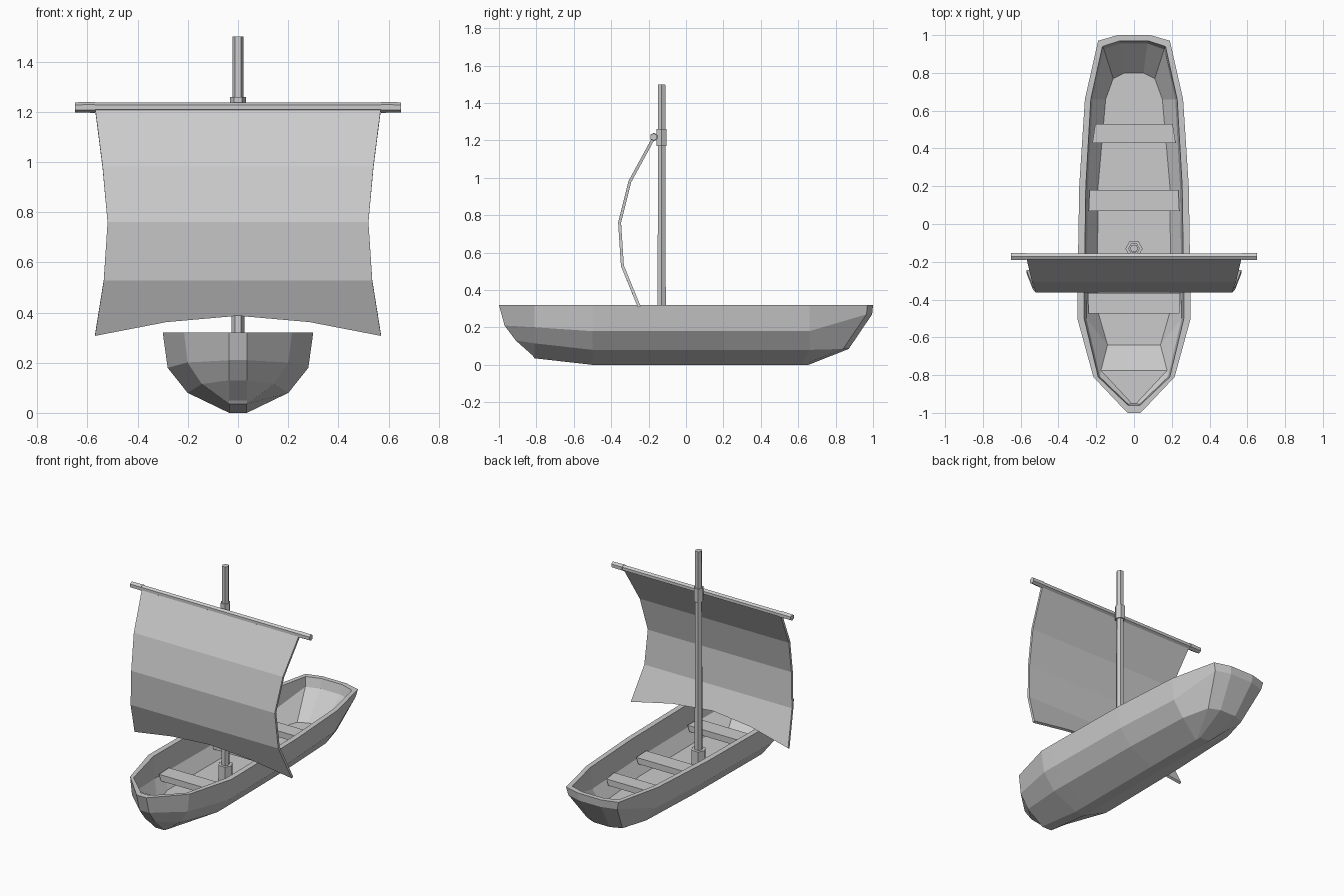
import bpy, bmesh, math
from mathutils import Matrix, Vector

cube = bpy.data.objects.get("Cube")
if cube:
    bpy.data.objects.remove(cube, do_unlink=True)

grey = bpy.data.materials.new("plain grey")
grey.use_nodes = True
colour = (0.6, 0.6, 0.6, 1)
grey.diffuse_color = colour
grey.node_tree.nodes["Principled BSDF"].inputs["Base Color"].default_value = colour


def make_object(name, bm):
    bmesh.ops.recalc_face_normals(bm, faces=bm.faces)
    mesh = bpy.data.meshes.new(name)
    bm.to_mesh(mesh)
    bm.free()
    mesh.materials.append(grey)
    obj = bpy.data.objects.new(name, mesh)
    bpy.context.collection.objects.link(obj)
    return obj


def hex_rod(name, start, end, radius_start, radius_end, spin=0.0):
    start, end = Vector(start), Vector(end)
    axis = end - start
    turn = axis.to_track_quat('Z', 'Y').to_matrix().to_4x4()
    place = Matrix.Translation((start + end) / 2) @ turn @ Matrix.Rotation(spin, 4, 'Z')
    bm = bmesh.new()
    bmesh.ops.create_cone(bm, cap_ends=True, segments=6, radius1=radius_start,
                          radius2=radius_end, depth=axis.length, matrix=place)
    return make_object(name, bm)


# Hull: stacked outlines, running from keel up to the rail and down inside to the floor
STATIONS = [-1, -.81, -.5, -.4, .2, .66, .97, 1]
WIDTHS = [.035, .215, .3, .3, .29, .26, .19, .085]
LAST = len(STATIONS) - 1


def outline(scale, bow, stern, z_bow, z_mid, z_stern, x_min=.035,
            stations=STATIONS, widths=WIDTHS):
    half = []
    for i, (y, w) in enumerate(zip(stations, widths)):
        z = z_mid
        if i == 0:
            z = z_bow
        elif i == 1:
            z = z_mid + (z_bow - z_mid) * .7
        elif i >= LAST - 1:
            z = z_stern
        limit = stern if i == LAST else stern - .03 if i == LAST - 1 else stern - .04
        half.append(Vector((max(x_min, w * scale), min(max(y, bow), limit), z)))
    return half + [Vector((-p.x, p.y, p.z)) for p in reversed(half)]


def build_hull():
    floor_y = [-.95, -.775, -.64, -.45, .2, .66, .77, .8]
    floor_w = [.012, .175, .14, .195, .19, .15, .11, .05]
    floor = outline(1, -1, .8, .22, .1, .1, .01, floor_y, floor_w)
    floor[1].z = floor[-2].z = floor[0].z      # raised bow deck
    rows = [
        outline(.1, -.82, .655, .05, 0, 0),
        outline(.67, -.91, .87, .13, .08, .085),
        outline(.935, -.97, .995, .21, .18, .27),
        outline(1, -1, 1, .32, .32, .32),
        outline(.88, -.96, .97, .32, .32, .32, .02),
        outline(.84, -.955, .955, .25, .18, .26, .018),
        floor,
    ]
    bm = bmesh.new()
    rings = [[bm.verts.new(p) for p in row] for row in rows]
    n = len(rings[0])
    for low, high in zip(rings, rings[1:]):
        for i in range(n):
            j = (i + 1) % n
            bm.faces.new((low[i], low[j], high[j], high[i]))
    for ring in (rings[0], rings[-1]):
        for i in range(LAST):
            bm.faces.new((ring[i], ring[i + 1], ring[n - 2 - i], ring[n - 1 - i]))
    return make_object("hull", bm)


build_hull()


# Bench seats, slightly narrower underneath to follow the hull
def bench(name, y_front, y_back, w_front, w_back, top=.2, thick=.04):
    bm = bmesh.new()
    bmesh.ops.create_cube(bm, size=2)
    for v in bm.verts:
        front = v.co.y < 0
        w = w_front if front else w_back
        if v.co.z < 0:
            w *= .94
        v.co = (v.co.x * w, y_front if front else y_back,
                top if v.co.z > 0 else top - thick)
    return make_object(name, bm)


bench("front_bench", -.475, -.365, .24, .245)
bench("middle_bench", .07, .18, .24, .235)
bench("rear_bench", .43, .53, .22, .205)

# Mast with its foot and the collar holding the yard
MAST_Y = -.13
HALF_TURN = math.pi / 6
hex_rod("mast", (0, MAST_Y, .1), (0, MAST_Y, 1.5), .026, .022, HALF_TURN)
hex_rod("mast_foot", (0, MAST_Y, .09), (0, MAST_Y, .2), .046, .046, HALF_TURN)
hex_rod("mast_collar", (0, MAST_Y, 1.17), (0, MAST_Y, 1.26), .031, .031, HALF_TURN)

# Yard with slightly thicker tips
YARD_Y, YARD_Z = -.172, 1.218
hex_rod("yard", (-.6, YARD_Y, YARD_Z), (.6, YARD_Y, YARD_Z), .019, .019)
for side, label in ((1, "left"), (-1, "right")):
    hex_rod("yard_tip_" + label, (side * .57, YARD_Y, YARD_Z),
            (side * .65, YARD_Y, YARD_Z), .022, .02)


# Sail: billowing sheet with hollow sides and an arched foot
def build_sail():
    profile = [(.57, -.172, 1.215), (.54, -.3, .98), (.52, -.355, .76),
               (.535, -.34, .53), (.57, -.25, .31)]
    arch = {0: .08, .5: .055, 1: 0}
    bm = bmesh.new()
    grid = []
    for w, y, z in profile:
        row = []
        for t in (-1, -.5, 0, .5, 1):
            lift = arch[abs(t)] if z == profile[-1][2] else 0
            row.append(bm.verts.new((t * w, y - lift * .41, z + lift)))
        grid.append(row)
    for a, b in zip(grid, grid[1:]):
        for i in range(len(a) - 1):
            bm.faces.new((a[i], a[i + 1], b[i + 1], b[i]))
    sail = make_object("sail", bm)
    cloth = sail.modifiers.new("thickness", 'SOLIDIFY')
    cloth.thickness = .016
    cloth.offset = 0


build_sail()
